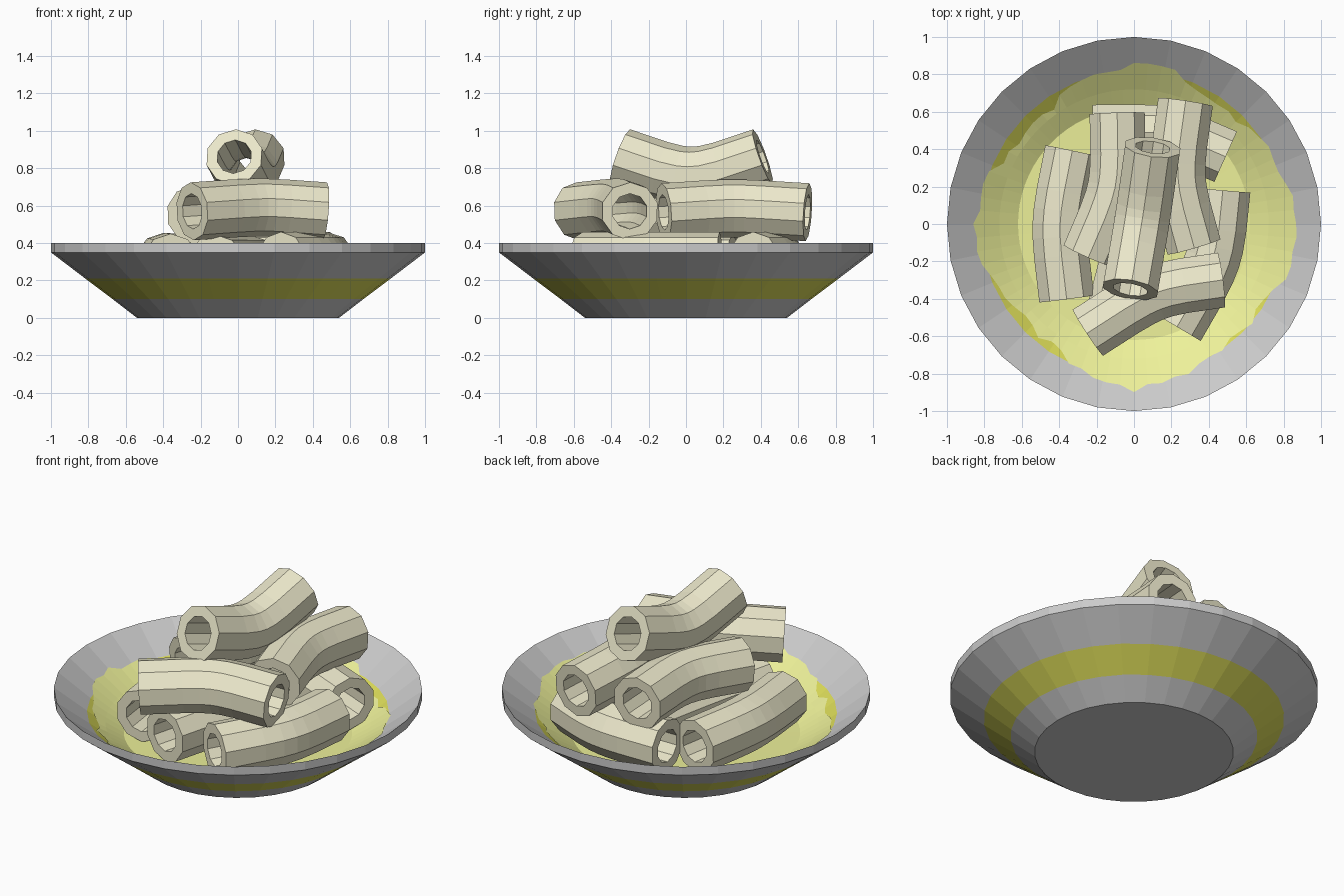
import bpy, bmesh, math, random
from mathutils import Vector

if "Cube" in bpy.data.objects:
    bpy.data.objects.remove(bpy.data.objects["Cube"])

random.seed(4)


def material(name, rgb):
    m = bpy.data.materials.new(name)
    m.diffuse_color = (*rgb, 1)
    m.use_nodes = True
    m.node_tree.nodes["Principled BSDF"].inputs["Base Color"].default_value = m.diffuse_color
    return m


def make_object(name, bm, mats):
    bmesh.ops.recalc_face_normals(bm, faces=bm.faces)
    me = bpy.data.meshes.new(name)
    bm.to_mesh(me)
    bm.free()
    for m in mats:
        me.materials.append(m)
    ob = bpy.data.objects.new(name, me)
    bpy.context.collection.objects.link(ob)
    return ob


def bridge(bm, a, b, mat=0):
    n = len(a)
    for i in range(n):
        j = (i + 1) % n
        bm.faces.new((a[i], a[j], b[j], b[i])).material_index = mat


grey = material("dish_grey", (0.6, 0.6, 0.6))
band = material("band_yellow", (0.72, 0.72, 0.10))
sauce_mat = material("sauce_yellow", (0.85, 0.88, 0.32))
pasta_mat = material("pasta_cream", (0.84, 0.81, 0.60))


# Dish: revolved profile with a coloured stripe inside and out
def build_dish():
    bm = bmesh.new()
    profile = [(0.54, 0.0), (0.67, 0.10), (0.816, 0.21), (1.0, 0.35), (1.0, 0.40),
               (0.82, 0.263), (0.67, 0.149), (0.56, 0.065)]
    n = 32
    rings = [[bm.verts.new((r * math.cos(2 * math.pi * i / n), r * math.sin(2 * math.pi * i / n), z))
              for i in range(n)] for r, z in profile]
    for k in range(len(rings) - 1):
        bridge(bm, rings[k], rings[k + 1], 1 if k in (1, 5) else 0)
    bm.faces.new(rings[0])
    bm.faces.new(rings[-1])
    make_object("dish", bm, [grey, band])


# Sauce: shallow pool climbing the dish wall with a ragged edge
def build_sauce():
    bm = bmesh.new()
    n = 72
    rings = [[], [], [], []]
    for i in range(n):
        a = 2 * math.pi * i / n
        edge = 0.82 + 0.04 * math.cos(4 * a) + 0.025 * math.cos(a + 0.6) + random.uniform(-0.025, 0.025)
        for ring, r, lift in zip(rings, (edge, 0.72, 0.62, 0.35), (0.006, 0.015, 0.03, None)):
            z = 0.135 if lift is None else 0.40 - 0.761 * (1 - r) + lift
            ring.append(bm.verts.new((r * math.cos(a), r * math.sin(a), z)))
    for p, q in zip(rings, rings[1:]):
        bridge(bm, p, q)
    bm.faces.new(rings[-1])
    ob = make_object("sauce", bm, [sauce_mat])
    if ob.data.polygons[-1].normal.z < 0:
        ob.data.flip_normals()


# Pasta: thick hollow tube swept on a soft elbow through start, middle, end
def build_tube(name, start, mid, end, sides=10, steps=6, outer=0.155, inner=0.095, w=3.0):
    p0, pm, p2 = Vector(start), Vector(mid), Vector(end)
    c = (pm * (2 + 2 * w) - p0 - p2) / (2 * w)
    pts = []
    for k in range(steps + 1):
        t = k / steps
        b0, b1, b2 = (1 - t) ** 2, 2 * w * t * (1 - t), t * t
        pts.append((p0 * b0 + c * b1 + p2 * b2) / (b0 + b1 + b2))
    bm = bmesh.new()
    out, inn = [], []
    for k, p in enumerate(pts):
        if k == 0:
            tan = c - p0
        elif k == steps:
            tan = p2 - c
        else:
            tan = pts[k + 1] - pts[k - 1]
        tan.normalize()
        side = tan.cross(Vector((0, 0, 1))).normalized()
        up = side.cross(tan)
        for rings, r in ((out, outer), (inn, inner)):
            rings.append([bm.verts.new(p + r * (math.cos(a) * side + math.sin(a) * up))
                          for a in (2 * math.pi * (i + 0.5) / sides for i in range(sides))])
    for k in range(steps):
        bridge(bm, out[k], out[k + 1])
        bridge(bm, inn[k + 1], inn[k])
    bridge(bm, inn[0], out[0])
    bridge(bm, out[-1], inn[-1])
    make_object(name, bm, [pasta_mat])


build_dish()
build_sauce()

tubes = {
    "pasta_top": ((-0.02, -0.35, 0.862), (0.045, 0.03, 0.76), (0.10, 0.41, 0.862)),
    "pasta_upper_front": ((-0.245, -0.58, 0.57), (0.11, -0.37, 0.59), (0.465, -0.30, 0.57)),
    "pasta_upper_right": ((0.275, 0.65, 0.565), (0.235, 0.25, 0.585), (0.32, -0.12, 0.565)),
    "pasta_upper_left": ((-0.09, 0.59, 0.565), (-0.10, 0.20, 0.575), (-0.24, -0.17, 0.55)),
    "pasta_lower_left": ((-0.33, 0.39, 0.295), (-0.395, 0.0, 0.30), (-0.36, -0.40, 0.295)),
    "pasta_lower_right": ((0.475, 0.18, 0.305), (0.42, -0.19, 0.305), (0.23, -0.55, 0.305)),
    "pasta_lower_back": ((0.49, 0.36, 0.305), (0.17, 0.48, 0.305), (-0.22, 0.49, 0.305)),
    "pasta_lower_middle": ((-0.12, -0.52, 0.29), (-0.02, -0.13, 0.29), (0.06, 0.25, 0.29)),
}
for name, path in tubes.items():
    build_tube(name, *path)
